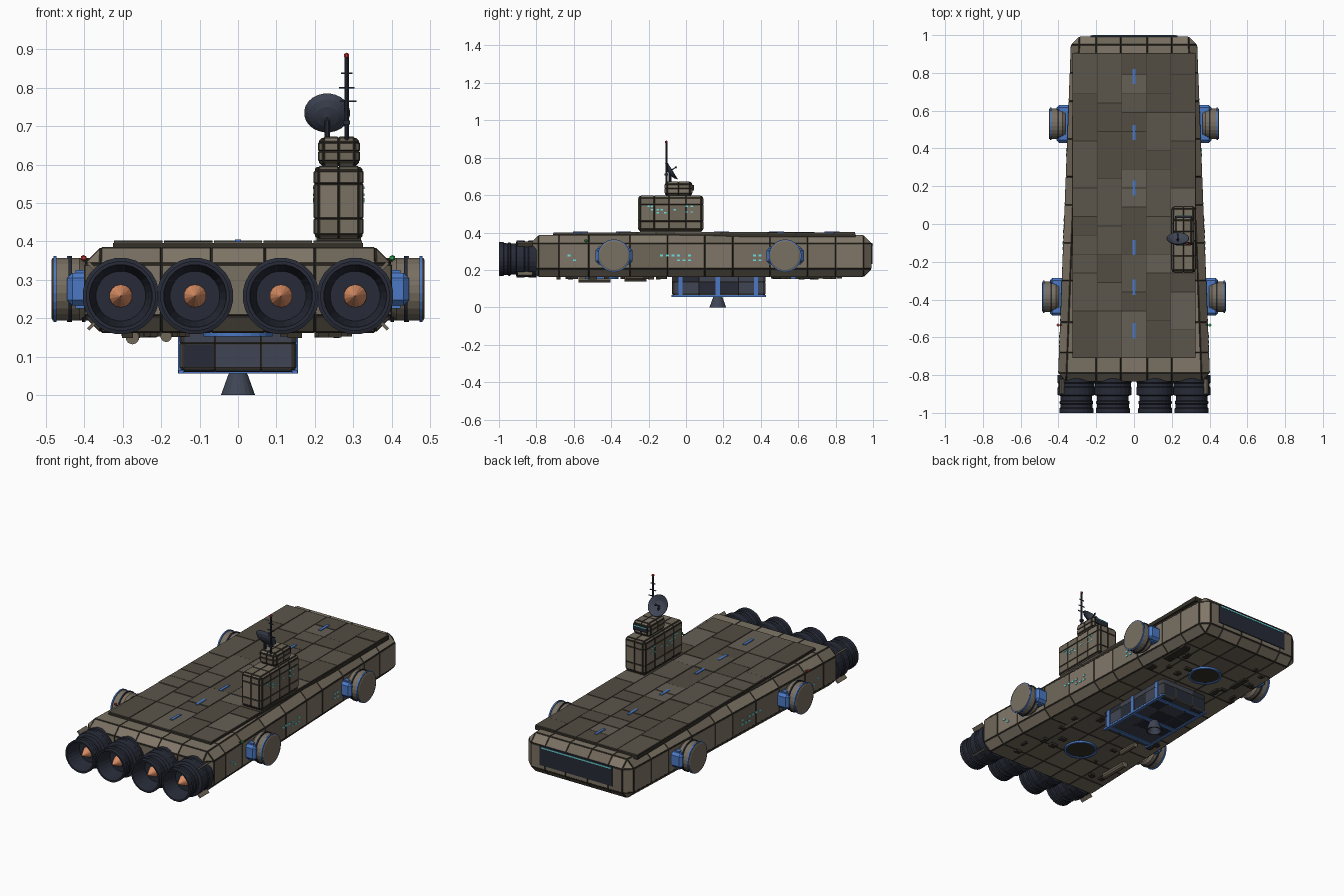
import bpy, bmesh, math, random
from mathutils import Vector, Matrix

if "Cube" in bpy.data.objects:
    bpy.data.objects.remove(bpy.data.objects["Cube"])

random.seed(4)

def mat(name, r, g, b):
    m = bpy.data.materials.new(name)
    m.diffuse_color = (r, g, b, 1)
    m.use_nodes = True
    m.node_tree.nodes["Principled BSDF"].inputs["Base Color"].default_value = m.diffuse_color
    return m

HULL = [mat("hull_a", .22, .185, .14), mat("hull_b", .19, .16, .12), mat("hull_c", .16, .135, .10)]
DECK = [mat("deck_a", .085, .073, .055), mat("deck_b", .105, .092, .07), mat("deck_c", .13, .115, .09)]
SEAM = mat("seam", .035, .03, .022)
DARK = mat("engine_dark", .02, .024, .038)
STEEL = mat("blue_steel", .05, .06, .09)
BLUE = mat("blue", .07, .19, .55)
GLOW = mat("glow_orange", .7, .27, .13)
CYAN = mat("window_cyan", .15, .75, .75)
RED = mat("light_red", .6, .04, .04)
GREEN = mat("light_green", .03, .5, .1)

def finish(name, bm, mats):
    bmesh.ops.recalc_face_normals(bm, faces=bm.faces)
    me = bpy.data.meshes.new(name)
    bm.to_mesh(me)
    bm.free()
    for m in mats:
        me.materials.append(m)
    ob = bpy.data.objects.new(name, me)
    bpy.context.collection.objects.link(ob)
    return ob

def add_box(bm, c, s, mi=0):
    vs = bmesh.ops.create_cube(bm, size=1, matrix=Matrix.Translation(c) @ Matrix.Diagonal((*s, 1)))["verts"]
    for f in {f for v in vs for f in v.link_faces}:
        f.material_index = mi

def chamfer(bm, w):
    bmesh.ops.bevel(bm, geom=bm.edges[:] + bm.verts[:], offset=w, segments=1, affect='EDGES', profile=.5)

def boxes(name, items, m, bevel=0):
    bm = bmesh.new()
    for c, s in items:
        add_box(bm, c, s)
    if bevel:
        chamfer(bm, bevel)
    return finish(name, bm, [m])

def span(x0, x1, y0, y1, z0, z1):
    return ((x0 + x1) / 2, (y0 + y1) / 2, (z0 + z1) / 2), (x1 - x0, y1 - y0, z1 - z0)

def panelled(name, c, s, bevel, cuts, mats, taper=None, raise_=.003):
    """Chamfered box sliced into plates that stand proud of dark seams."""
    bm = bmesh.new()
    add_box(bm, c, s)
    if taper:
        for v in bm.verts:
            v.co.x = math.copysign(taper(v.co.y), v.co.x)
    chamfer(bm, bevel)
    for axis, values in zip("xyz", cuts):
        no = Vector([axis == a for a in "xyz"])
        for v in values:
            bmesh.ops.bisect_plane(bm, geom=bm.verts[:] + bm.edges[:] + bm.faces[:], plane_co=no * v, plane_no=no)
    plates = bm.faces[:]
    for f in bmesh.ops.inset_individual(bm, faces=plates, thickness=.003, depth=raise_, use_even_offset=True)["faces"]:
        f.material_index = len(mats)
    for f in plates:
        f.material_index = random.randrange(len(mats))
    return finish(name, bm, mats + [SEAM])

def lathe(name, profile, origin, axis, m, n=24):
    """Revolve (radius, distance) points about an axis."""
    rot = Vector(axis).to_track_quat('Z', 'Y').to_matrix().to_4x4()
    M = Matrix.Translation(origin) @ rot
    bm = bmesh.new()
    rings = []
    for r, h in profile:
        k = 1 if r == 0 else n
        rings.append([bm.verts.new(M @ Vector((r * math.cos(math.tau * (i + .5) / n), r * math.sin(math.tau * (i + .5) / n), h)))
                      for i in range(k)])
    for a, b in zip(rings, rings[1:]):
        for i in range(n):
            q = [a[i % len(a)], a[(i + 1) % len(a)], b[(i + 1) % len(b)], b[i % len(b)]]
            q = list(dict.fromkeys(q))
            if len(q) > 2:
                bm.faces.new(q)
    return finish(name, bm, [m])

def rod(name, origin, axis, r, h, m, n=12):
    return lathe(name, [(0, 0), (r, 0), (r, h), (0, h)], origin, axis, m, n)

def half(y):
    return .40 - .0385 * (y + .83)

# Main hull and deck
c, s = span(-.4, .4, -.83, .99, .165, .383)
panelled("hull", c, s, .042, [(-.2, -.07, .07, .2), (-.68, -.52, -.3, -.1, .1, .25, .45, .65, .8), ()], HULL, half)
boxes("deck_base", [span(-.325, .325, -.71, .905, .375, .396)], SEAM)
bm = bmesh.new()
for col in range(5):
    x0, y = -.325 + col * .13, -.71
    while y < .9:
        y1 = min(y + random.choice((.1, .15, .2, .25)), .905)
        if .905 - y1 < .07:
            y1 = .905
        cc, ss = span(x0 + .002, x0 + .128, y + .002, y1 - .002, .39, .400 + random.choice((0, .001, .002)))
        add_box(bm, cc, ss, random.choice((0, 0, 1, 1, 2)))
        y = y1
finish("deck_plates", bm, DECK)
boxes("deck_dashes", [((0, y, .402), (.016, .08, .005)) for y in (.78, .485, .19, -.125, -.335, -.565)], BLUE)

# Bow window
boxes("bow_window", [span(-.23, .23, .98, .998, .232, .345)], DARK)
boxes("bow_window_light", [span(-.22, .22, .985, 1.0, .330, .337)], CYAN)

# Main engines
for i, x in enumerate((-.305, -.112, .112, .305)):
    o = (x, -.8, .258)
    lathe(f"engine_{i}", [(0, 0), (.1, 0), (.1, .04), (.096, .045), (.096, .06), (.1, .065), (.1, .105), (.084, .11), (.084, .135),
                          (.09, .14), (.09, .15), (.085, .155), (.086, .172), (.091, .177), (.091, .2), (.082, .2),
                          (.065, .11), (0, .11)], o, (0, -1, 0), DARK)
    lathe(f"engine_glow_{i}", [(.03, .105), (.03, .125), (0, .185)], o, (0, -1, 0), GLOW, 14)
for sx in (-1, 1):
    for sz in (-1, 1):
        b = boxes("engine_fin", [((0, 0, 0), (.035, .08, .008))], HULL[2])
        b.location = (sx * .378, -.86, .258 + sz * .075)
        b.rotation_euler.y = -sx * sz * math.pi / 4

# Side thruster pods
for sx in (-1, 1):
    for y in (-.385, .53):
        w = half(y)
        o, ax = (sx * w, y, .276), (sx, 0, 0)
        boxes("pod_yoke", [((sx * (w + .02), y, .276), (.085, .2, .085))], BLUE, .014)
        boxes("pod_yoke_band", [((sx * (w + .025), y + d, .276), (.03, .025, .1)) for d in (-.07, .07)], BLUE)
        lathe("pod_drum", [(0, .015), (.07, .015), (.082, .03), (.082, .1), (.076, .103), (0, .103)], o, ax, HULL[1])
        for d, m in ((.05, DARK), (.09, BLUE)):
            lathe("pod_ring", [(.08, d), (.087, d), (.087, d + .008), (.08, d + .008)], o, ax, m)

# Command tower
boxes("tower_foot", [span(.205, .32, -.245, .083, .395, .415)], SEAM)
c, s = span(.2, .324, -.254, .091, .408, .594)
panelled("tower", c, s, .01, [(.262,), (-.17, -.09, 0), (.46, .55)], HULL)
c, s = span(.211, .315, -.112, .032, .597, .67)
panelled("bridge", c, s, .012, [(.262,), (-.04,), (.635,)], HULL)
boxes("bridge_window", [span(.218, .308, .025, .042, .625, .655)], DARK)
boxes("bridge_window_light", [span(.222, .304, .03, .044, .648, .653)], CYAN)

# Antenna mast with lamp
rod("mast", (.283, -.105, .66), (0, 0, 1), .006, .22, DARK, 8)
boxes("mast_arms", [((.283, -.105, .838), (.03, .004, .004)), ((.283, -.105, .80), (.04, .004, .004)),
                    ((.286, -.105, .765), (.046, .004, .004)), ((.283, -.105, .71), (.018, .018, .01))], DARK)
lathe("mast_lamp", [(0, -.008), (.007, -.004), (.007, .004), (0, .008)], (.283, -.105, .884), (0, 0, 1), RED, 8)

# Dish antenna
rod("dish_post", (.232, -.085, .66), (0, 0, 1), .008, .06, DARK, 8)
n = Vector((0, .85, .53))
o = Vector((.232, -.097, .722))
lathe("dish", [(0, 0), (.03, .005), (.048, .013), (.06, .024), (.058, .026), (.03, .01), (0, .005)], o, n, STEEL)
rod("dish_feed", o, n, .003, .05, DARK, 6)
lathe("dish_feed_tip", [(0, .045), (.007, .05), (0, .058)], o, n, DARK, 8)

# Lit windows on hull sides and tower
wins = []
for sx in (-1, 1):
    for y, z in [(-.625, .277), (-.595, .252), (-.13, .277), (-.10, .277), (-.07, .277), (-.04, .277), (-.04, .252),
                 (-.01, .252), (.02, .252), (.02, .277), (.365, .277), (.395, .277), (.365, .252), (.395, .252)]:
        wins.append(((sx * half(y), y, z), (.012, .016, .009)))
    for y, z in [(-.2, .54), (-.18, .54), (-.18, .522), (-.15, .522), (-.13, .522), (-.15, .505), (-.11, .505),
                 (-.06, .522), (.005, .54), (.03, .54), (.005, .51), (.03, .51)]:
        wins.append(((.262 + sx * .063, y, z), (.008, .013, .007)))
boxes("windows", wins, CYAN)

# Navigation lights
for sx, m in ((-1, RED), (1, GREEN)):
    lathe("nav_light", [(0, -.008), (.008, -.004), (.008, .004), (0, .008)], (sx * .402, -.535, .357), (0, 0, 1), m, 8)
    rod("nav_stalk", (sx * .37, -.535, .347), (sx, 0, .2), .004, .03, SEAM, 6)

# Belly cargo module with blue frames and lower nozzle
c, s = span(-.15, .15, -.073, .423, .062, .175)
panelled("cargo_module", c, s, .008, [(-.06, .06), (.07, .28), (.135,)], [STEEL, STEEL, DARK], None, .002)
boxes("cargo_frames", [span(-.156, .156, y - .011, y + .011, .056, .17) for y in (-.03, .17, .375)], BLUE)
boxes("cargo_rails", [span(sx * .148 - .007, sx * .148 + .007, -.078, .428, .056, .066) for sx in (-1, 1)], BLUE)
lathe("lower_nozzle", [(0, .06), (.022, .06), (.026, .052), (.045, 0), (.038, 0), (.018, .04), (0, .04)], (0, .17, 0), (0, 0, 1), STEEL, 20)

# Belly hatches, pipes and fittings
for y in (-.45, .6):
    lathe("hatch_ring", [(.078, 0), (.09, 0), (.09, .016), (.078, .016), (.078, 0)], (0, y, .152), (0, 0, 1), BLUE)
    rod("hatch_cover", (0, y, .157), (0, 0, 1), .078, .012, SEAM, 24)
for x, y, z, r, h in ((-.275, -.575, .15, .018, .17), (-.187, -.33, .153, .015, .12), (.215, -.32, .16, .01, .1)):
    rod("belly_pipe", (x, y, z), (0, 1, 0), r, h, HULL[2], 10)
items = [((.27, .68, .16), (.05, .16, .014)), ((-.2, .65, .16), (.03, .12, .014))]
for _ in range(34):
    x, y = random.choice((-1, 1)) * random.uniform(.11, .29), random.choice((random.uniform(-.7, -.12), random.uniform(.47, .85)))
    items.append(((x, y, .16), (random.uniform(.015, .04), random.uniform(.015, .05), random.uniform(.012, .022))))
boxes("belly_fittings", items, SEAM)
